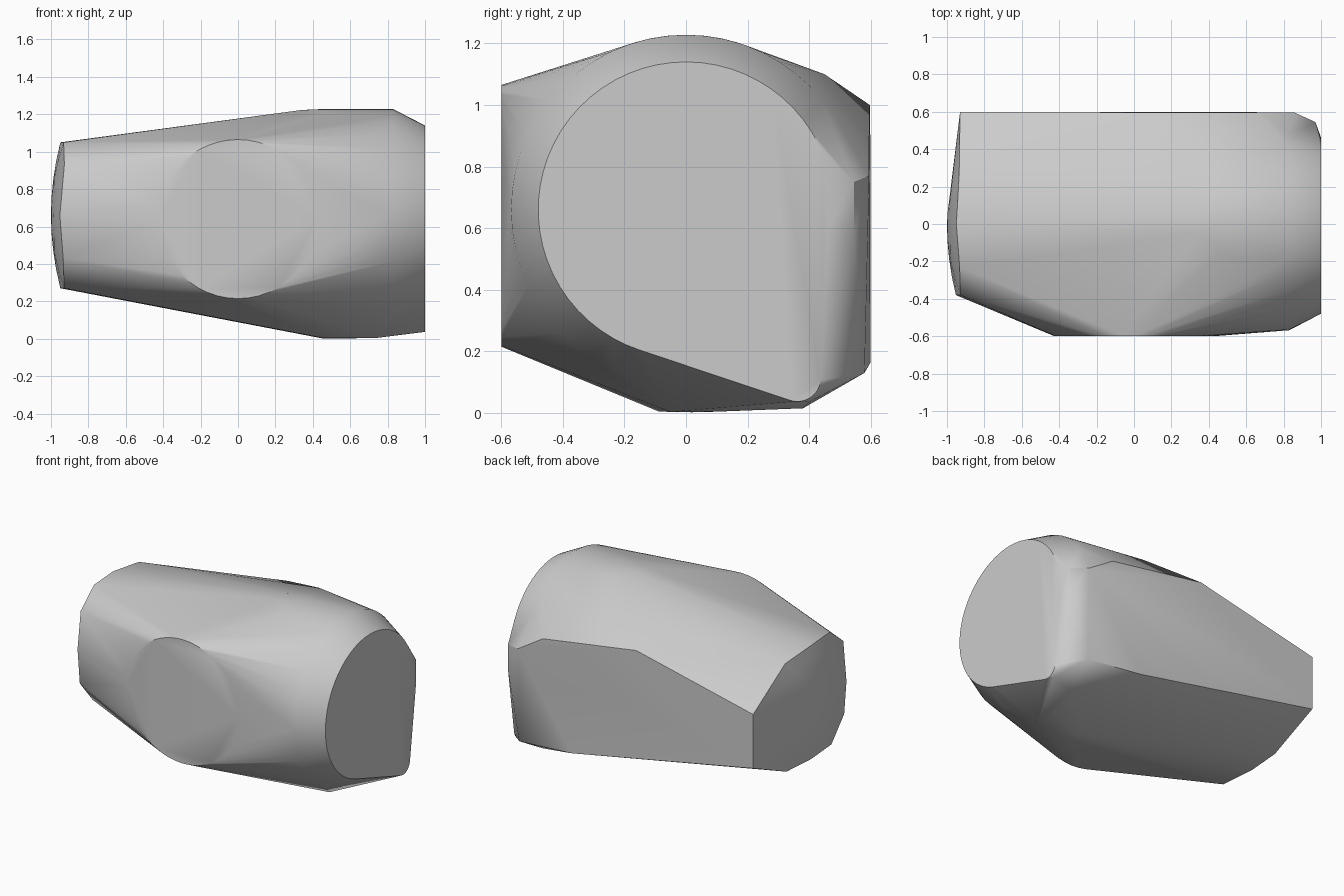
import bpy, bmesh, math

cube = bpy.data.objects.get("Cube")
if cube:
    bpy.data.objects.remove(cube)

MID = 0.66  # height of the main axis


def arc(radius, start, end, steps, cy=0.0, cz=MID):
    """Points of an arc, angles in degrees."""
    for i in range(steps + 1):
        a = math.radians(start + (end - start) * i / steps)
        yield cy + radius * math.cos(a), cz + radius * math.sin(a)


points = []

# Flat end: round with one drawn-out lower corner
points += [(1.0, y, z) for y, z in arc(0.48, 20, 252, 40)]
points += [(1.0, y, z) for y, z in arc(0.075, 252, 355, 8, 0.362, 0.112)]
points += [(1.0, 0.462, 0.6)]

# Wide round shoulder behind the flat end
points += [(0.83, y, z) for y, z in arc(0.568, 0, 360, 56)]
points += [(0.45, y, z) for y, z in arc(0.568, 50, 130, 14)]
points += [(0.34, y, 1.223) for y in (-0.05, 0.05)]

# Round flat on the front
points += [(y, -0.6, z) for y, z in arc(0.425, 0, 360, 48, 0.0, 0.64)]

# Domed narrow end
outline = [(0.26, 1.02), (0.0, 1.05), (-0.23, 1.05), (-0.38, 0.93), (-0.38, MID),
           (-0.38, 0.43), (-0.25, 0.27), (0.0, 0.27), (0.24, 0.27)]
for t in (0.0, 0.25, 0.5, 0.75, 1.0):
    for y, z in outline:
        dy, dz = y * t, (z - MID) * t
        points.append((-1 + 0.33 * (dy * dy + dz * dz), dy, MID + dz))
points += [(-0.93, 0.6, 0.80), (-0.93, 0.6, 0.43)]

# Flat back with its chamfered corner
points += [(-0.04, 0.597, 1.0), (0.3, 0.45, 1.1), (0.67, 0.595, 0.89),
           (0.86, 0.595, 0.77), (0.45, 0.6, 0.165), (0.86, 0.58, 0.13),
           (0.97, 0.545, 0.75), (0.97, 0.545, 0.58)]

# Bottom
points += [(0.45, -0.09, 0.005), (0.45, 0.02, 0.002), (0.73, -0.05, 0.003),
           (0.73, 0.1, 0.004), (0.82, 0.38, 0.015), (0.985, 0.4, 0.035)]

bm = bmesh.new()
for p in points:
    bm.verts.new(p)
bmesh.ops.remove_doubles(bm, verts=bm.verts, dist=0.002)
bmesh.ops.convex_hull(bm, input=bm.verts)
bmesh.ops.delete(bm, geom=[v for v in bm.verts if not v.link_faces], context='VERTS')
bmesh.ops.dissolve_limit(bm, angle_limit=math.radians(0.5), verts=bm.verts, edges=bm.edges)
bmesh.ops.recalc_face_normals(bm, faces=bm.faces)

mesh = bpy.data.meshes.new("rounded_block")
bm.to_mesh(mesh)
bm.free()
block = bpy.data.objects.new("rounded_block", mesh)
bpy.context.collection.objects.link(block)

grey = bpy.data.materials.new("plain_grey")
grey.use_nodes = True
grey.diffuse_color = (0.6, 0.6, 0.6, 1)
grey.node_tree.nodes["Principled BSDF"].inputs["Base Color"].default_value = (0.6, 0.6, 0.6, 1)
mesh.materials.append(grey)

bpy.ops.object.select_all(action='DESELECT')
block.select_set(True)
bpy.context.view_layer.objects.active = block
bpy.ops.object.shade_smooth_by_angle(angle=math.radians(30))
